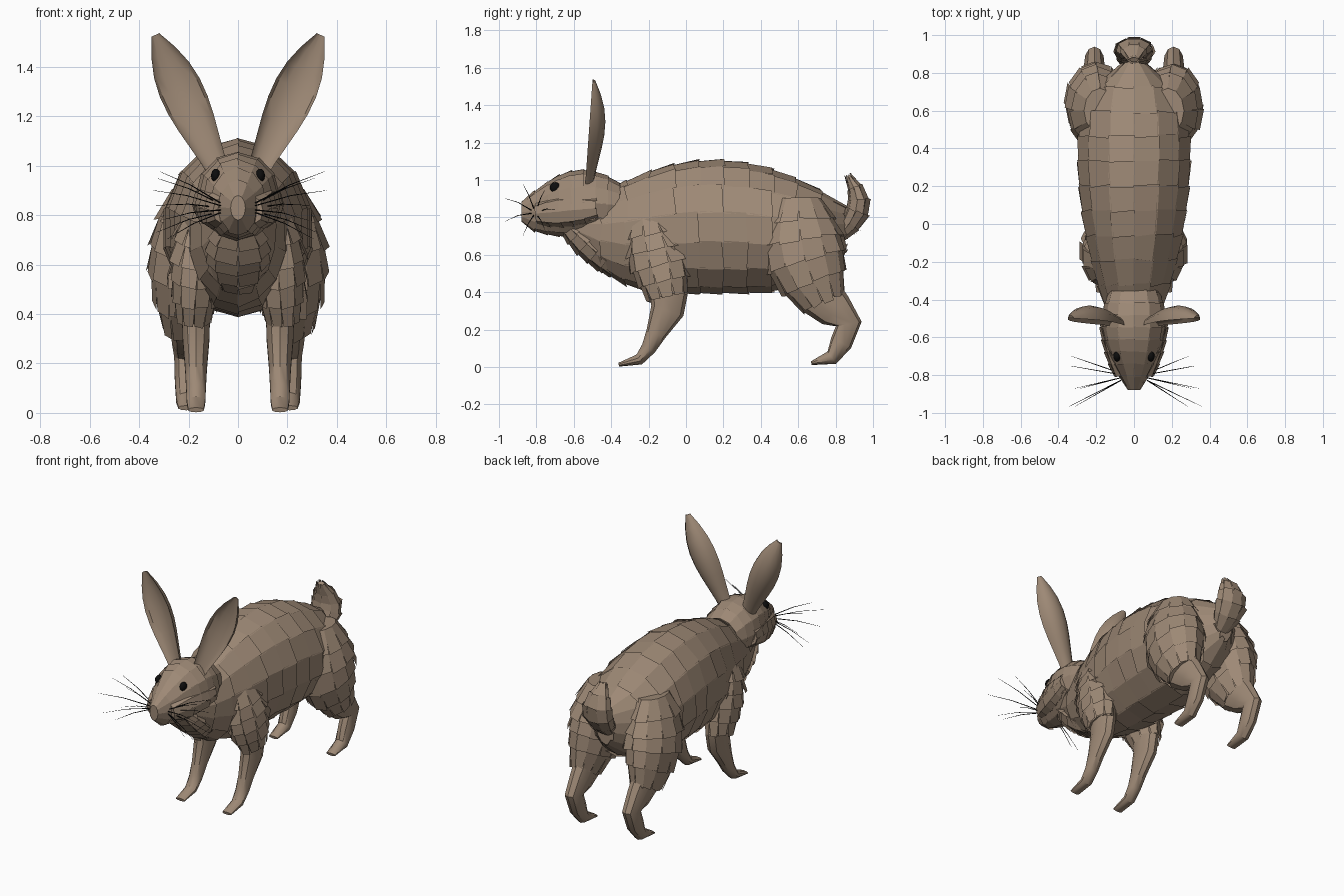
import bpy, bmesh, math, random
from mathutils import Vector

random.seed(4)
if "Cube" in bpy.data.objects:
    bpy.data.objects.remove(bpy.data.objects["Cube"])


def material(name, red, green, blue):
    mat = bpy.data.materials.new(name)
    mat.use_nodes = True
    colour = (red, green, blue, 1)
    mat.diffuse_color = colour
    mat.node_tree.nodes["Principled BSDF"].inputs["Base Color"].default_value = colour
    return mat


FUR = material("brown fur", .34, .25, .18)
BLACK = material("black", .004, .004, .004)
SIDEWAYS = Vector((1, 0, 0))
BACKWARD = Vector((0, 1, 0))
UPWARD = Vector((0, 0, 1))


def finish(name, bm, mat):
    """Turn the bmesh into a shaded object."""
    mesh = bpy.data.meshes.new(name)
    bm.to_mesh(mesh)
    bm.free()
    mesh.materials.append(mat)
    ob = bpy.data.objects.new(name, mesh)
    bpy.context.collection.objects.link(ob)
    bpy.ops.object.select_all(action="DESELECT")
    ob.select_set(True)
    bpy.context.view_layer.objects.active = ob
    bpy.ops.object.shade_smooth_by_angle(angle=math.radians(35))
    return ob


def add_fur_plate(bm, centre, front, rear, lift):
    """Lay one loose plate over a skin face, raised at its trailing edge."""
    (p, q), (u, v) = front, rear
    outward = (u + v - centre * 2).normalized()
    raised = outward * lift * random.uniform(.5, 1.3)
    overlap = (v - u) * .04
    reach_u, reach_v = random.uniform(.04, .2), random.uniform(.04, .2)
    corners = (p + outward * .002 - overlap,
               u + (u - p) * reach_u + raised - overlap,
               v + (v - q) * reach_v + raised + overlap,
               q + outward * .002 + overlap)
    bm.faces.new([bm.verts.new(corner) for corner in corners])


def loft(name, centres, widths, depths, sides=10, mat=FUR, axis=None, lift=0, cup=0):
    """Skin ellipses along a path; lift adds fur plates, cup hollows the front."""
    bm = bmesh.new()
    rings = []
    last = len(centres) - 1
    for i, (centre, width, depth) in enumerate(zip(centres, widths, depths)):
        ahead, behind = centres[min(i + 1, last)], centres[max(i - 1, 0)]
        tangent = axis or (ahead - behind).normalized()
        across = (SIDEWAYS - tangent * SIDEWAYS.dot(tangent)).normalized()
        normal = across.cross(tangent)
        ring = []
        for k in range(sides):
            angle = math.tau * k / sides + math.pi / 2
            bulge = math.sin(angle)
            if cup and bulge > 0:
                bulge *= -cup
            offset = across * math.cos(angle) * width + normal * bulge * depth
            ring.append(bm.verts.new(centre + offset))
        rings.append(ring)
    bm.faces.new(rings[0])
    bm.faces.new(reversed(rings[-1]))
    for i, (front, rear) in enumerate(zip(rings, rings[1:])):
        for k in range(sides):
            n = (k + 1) % sides
            bm.faces.new((front[k], rear[k], rear[n], front[n]))
            if lift:
                add_fur_plate(bm, centres[i + 1], (front[k].co, front[n].co),
                              (rear[k].co, rear[n].co), lift)
    return finish(name, bm, mat)


def trunk(name, start, end, count, top, bottom, width, **options):
    """Loft upright sections along y from outline rules."""
    ys = [start + (end - start) * i / count for i in range(count + 1)]
    centres = [Vector((0, y, (top(y) + bottom(y)) / 2)) for y in ys]
    depths = [(top(y) - bottom(y)) / 2 for y in ys]
    loft(name, centres, [width(y) for y in ys], depths, axis=BACKWARD, **options)


def spindle(name, start, end, width, depth, first=.7, last=2.5, bow=0, skew=1,
            count=5, **options):
    """Loft a swelling form between two points; its girth follows a sine arc."""
    start, end = Vector(start), Vector(end)
    steps = [i / count for i in range(count + 1)]
    girth = [math.sin(first + (last - first) * u ** skew) for u in steps]
    centres = [start.lerp(end, u) + BACKWARD * bow * math.sin(math.pi * u) for u in steps]
    loft(name, centres, [width * g for g in girth], [depth * g for g in girth], **options)


def lower_leg(name, x, joints):
    """Loft a shank and paw through (y, z, half depth) joints."""
    centres = [Vector((x, y, z)) for y, z, depth in joints]
    depths = [depth for y, z, depth in joints]
    loft(name, centres, [.03 + .3 * depth for depth in depths], depths)


# Torso: arched back, rising chest and rounded rump
def torso_width(y):
    rump = math.sqrt(1 - ((y + .6) / 1.45) ** 12)
    return .3 * (1 - .7 * (y - .4) ** 2) * rump


trunk("torso", -.6, .84, 11,
      top=lambda y: 1.1 - .5 * (y - .15) ** 2,
      bottom=lambda y: .4 + .9 * (y - .15) ** 4,
      width=torso_width, sides=14, lift=.01)


# Head: tapers to a blunt nose
def along_head(y):
    return (y + .88) / .52


trunk("head", -.88, -.36, 8,
      top=lambda y: .88 + .17 * math.sin(2.5 * along_head(y)),
      bottom=lambda y: .78 - .08 * math.sqrt(math.sin(3 * along_head(y))),
      width=lambda y: .03 + .135 * math.sin(2.3 * along_head(y)),
      sides=12, lift=.007)

# Throat tuft and raised tail
spindle("throat_fur", (0, -.64, .76), (0, -.38, .52), .12, .07, sides=8, lift=.012)
spindle("tail", (0, .82, .69), (0, .87, 1.02), .1, .06, first=.5, last=2.9,
        bow=.08, sides=9, lift=.01)

for side, s in (("left", 1), ("right", -1)):
    # Ear: a flat blade, hollow towards the front
    spindle(side + "_ear", (s * .07, -.54, .96), (s * .335, -.5, 1.53), .09, .085,
            first=.5, last=2.95, skew=1.5, count=8, sides=12, cup=.5)

    # Front leg
    spindle(side + "_upper_arm", (s * .15, -.2, .8), (s * .18, -.1, .38), .1, .15,
            lift=.022)
    lower_leg(side + "_foreleg", s * .17, (
        (-.09, .4, .1), (-.1, .3, .09), (-.16, .18, .055), (-.2, .1, .04),
        (-.25, .04, .03), (-.36, .012, .01)))

    # Hind leg
    spindle(side + "_thigh", (s * .18, .6, .9), (s * .22, .73, .35), .15, .21,
            first=.6, last=2.6, bow=-.04, sides=12, lift=.018)
    lower_leg(side + "_hind_shank", s * .21, (
        (.7, .4, .13), (.8, .3, .1), (.87, .23, .07), (.83, .13, .06),
        (.78, .05, .04), (.67, .02, .01)))

    # Cheek
    spindle(side + "_cheek", (s * .07, -.8, .82), (s * .15, -.48, .85), .05, .08,
            sides=8, lift=.008)

    # Eye
    bm = bmesh.new()
    bmesh.ops.create_uvsphere(bm, u_segments=14, v_segments=8, radius=.028)
    eye = finish(side + "_eye", bm, BLACK)
    eye.location = (s * .09, -.7, .96)
    eye.scale.x = .7

    # Whiskers: thin tapered strands fanned around the muzzle
    strands = 7
    for n in range(strands):
        turn = math.tau * n / strands
        fan = BACKWARD * math.cos(turn) + UPWARD * math.sin(turn)
        root = Vector((s * .07, -.81, .83)) + fan * .02
        tip = Vector((s * random.uniform(.28, .36), -.84, .84)) + fan * .14
        middle = root.lerp(tip, .5) + UPWARD * .01
        thickness = (.003, .002, .0006)
        loft(f"{side}_whisker_{n + 1}", (root, middle, tip), thickness, thickness,
             sides=4, mat=BLACK)
